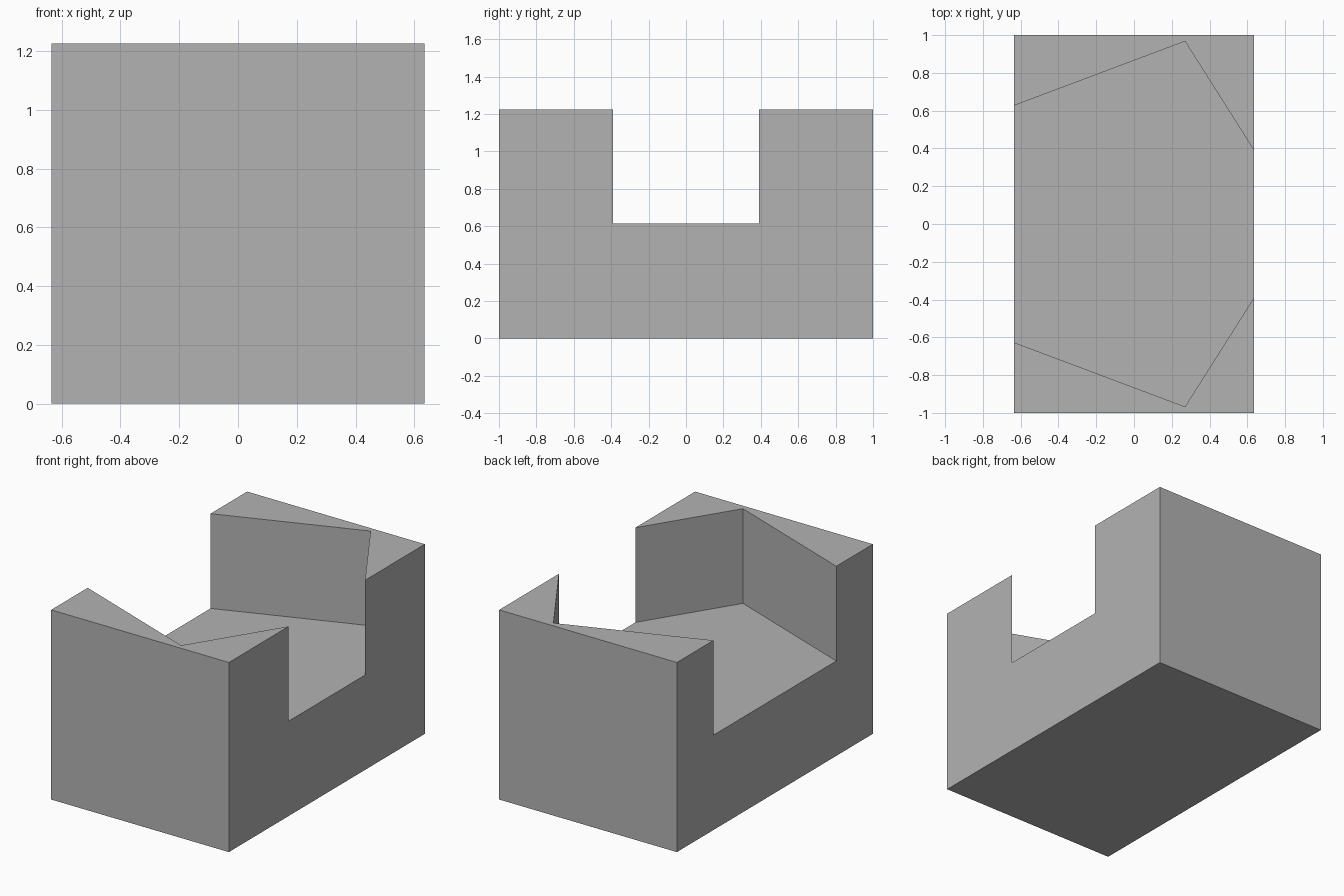
import bpy
import bmesh

cube = bpy.data.objects.get("Cube")
if cube:
    bpy.data.objects.remove(cube, do_unlink=True)

HALF_X, HALF_Y, TOP, FLOOR = 0.635, 1.0, 1.225, 0.613

grey = bpy.data.materials.new("plain grey")
grey.use_nodes = True
colour = (0.45, 0.45, 0.45, 1)
grey.diffuse_color = colour
grey.node_tree.nodes["Principled BSDF"].inputs["Base Color"].default_value = colour


def prism(name, outline, bottom, top):
    """Extrude a flat outline upwards into a solid."""
    bm = bmesh.new()
    base = bm.faces.new([bm.verts.new((x, y, bottom)) for x, y in outline])
    side = bmesh.ops.extrude_face_region(bm, geom=[base])["geom"]
    verts = [v for v in side if isinstance(v, bmesh.types.BMVert)]
    bmesh.ops.translate(bm, verts=verts, vec=(0, 0, top - bottom))
    bmesh.ops.recalc_face_normals(bm, faces=bm.faces)
    mesh = bpy.data.meshes.new(name)
    bm.to_mesh(mesh)
    bm.free()
    mesh.materials.append(grey)
    obj = bpy.data.objects.new(name, mesh)
    bpy.context.collection.objects.link(obj)
    return obj


def mirrored(half):
    """Close a half outline by mirroring it across the x axis."""
    return half + [(x, -y) for x, y in reversed(half)]


# Solid block
block = prism("notched_block", mirrored([(-HALF_X, HALF_Y), (HALF_X, HALF_Y)]), 0, TOP)

# Six-sided channel, extended past the open ends along its wall lines
left_end, corner, right_end = (-HALF_X, 0.627), (0.27, 0.967), (HALF_X, 0.39)


def extend(end, amount=1.1):
    return tuple(c + (e - c) * amount for c, e in zip(corner, end))


channel = prism("channel_cutter",
                mirrored([extend(left_end), corner, extend(right_end)]),
                FLOOR, TOP + 0.2)
channel.hide_render = True

# Cut the channel and remove the cutter
cut = block.modifiers.new("Channel", 'BOOLEAN')
cut.operation = 'DIFFERENCE'
cut.solver = 'EXACT'
cut.object = channel
bpy.context.view_layer.objects.active = block
bpy.ops.object.modifier_apply(modifier=cut.name)
bpy.data.objects.remove(channel, do_unlink=True)
